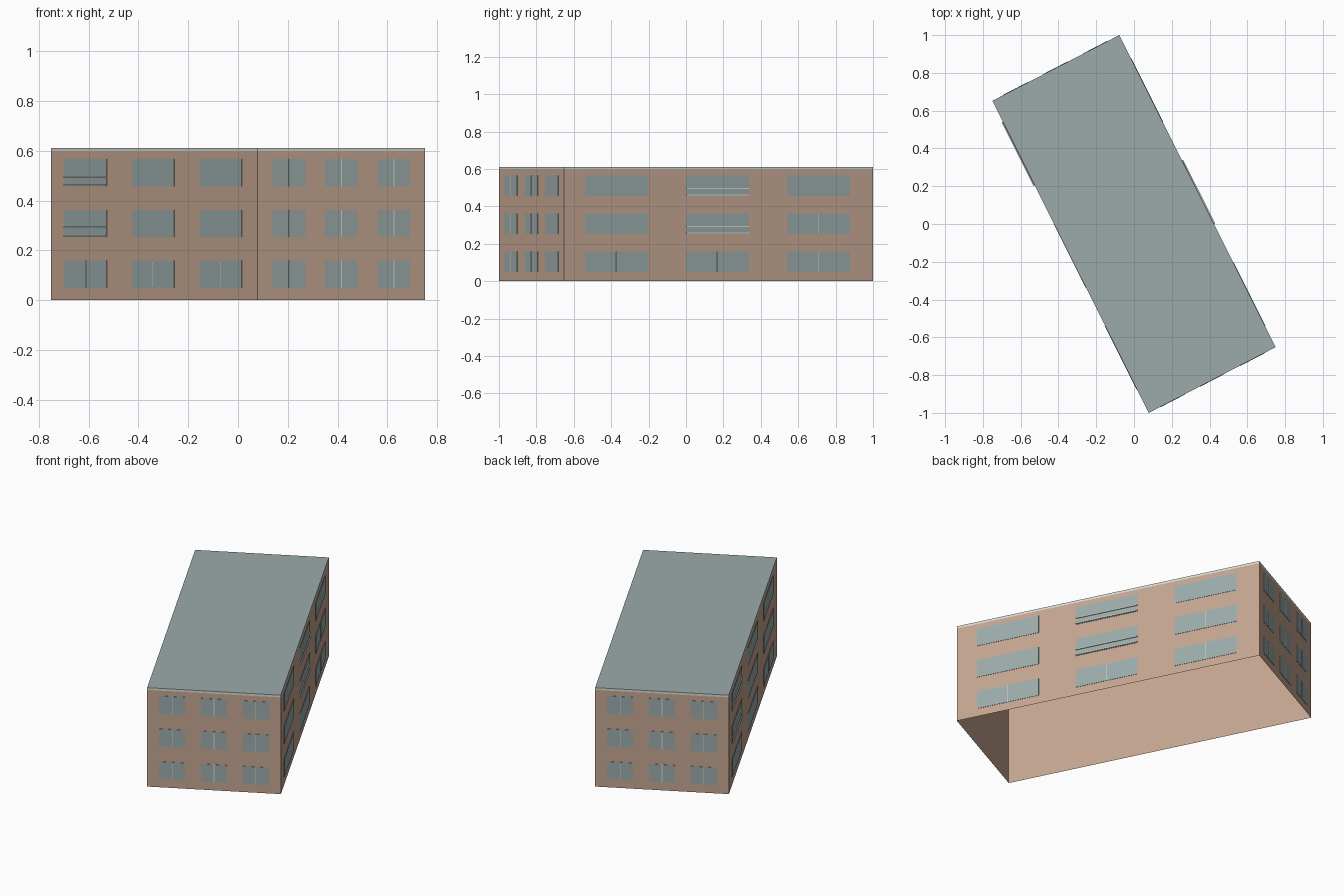
import bpy, bmesh
from mathutils import Vector

cube = bpy.data.objects.get("Cube")
if cube:
    bpy.data.objects.remove(cube)


def material(name, rgb):
    lin = [((c / 255 + 0.055) / 1.055) ** 2.4 for c in rgb] + [1]
    m = bpy.data.materials.new(name)
    m.use_nodes = True
    m.diffuse_color = lin
    m.node_tree.nodes["Principled BSDF"].inputs["Base Color"].default_value = lin
    return m


brick = material("brick tan", (197, 166, 145))
glass = material("blue grey", (155, 171, 170))
trim = material("off white", (216, 218, 210))

HEIGHT, BAND = 0.612, 0.598
corners = [Vector(c) for c in ((0.078, -1, 0), (0.75, -0.652, 0),
                               (-0.078, 1, 0), (-0.75, 0.652, 0))]


def finish(name, bm, mats):
    me = bpy.data.meshes.new(name)
    bm.to_mesh(me)
    bm.free()
    for m in mats:
        me.materials.append(m)
    ob = bpy.data.objects.new(name, me)
    bpy.context.collection.objects.link(ob)
    return ob


# Building shell: open underneath, brick walls, pale roof band, grey roof
bm = bmesh.new()
rings = [[bm.verts.new(c + Vector((0, 0, z))) for c in corners]
         for z in (0, BAND, HEIGHT)]
for level in range(2):
    low, high = rings[level], rings[level + 1]
    for i in range(4):
        j = (i + 1) % 4
        f = bm.faces.new((low[i], low[j], high[j], high[i]))
        f.material_index = level
bm.faces.new(rings[2]).material_index = 2
finish("building_shell", bm, (brick, trim, glass))


def add_plate(bm, wall, u0, u1, z0, z1, depth):
    """Thin box on a wall, from fraction u0 to u1 along it."""
    a, b = corners[wall], corners[(wall + 1) % 4]
    out = (b - a).cross(Vector((0, 0, 1))).normalized()
    quad = [a.lerp(b, u) + Vector((0, 0, z))
            for u, z in ((u0, z0), (u1, z0), (u1, z1), (u0, z1))]
    back = [bm.verts.new(p) for p in quad]
    front = [bm.verts.new(p + out * depth) for p in quad]
    bm.faces.new(front)
    for i in range(4):
        j = (i + 1) % 4
        bm.faces.new((back[i], back[j], front[j], front[i]))


# Windows, mullions and balconies on each wall
names = ("front", "left", "back", "right")
balcony_column = {1: 1, 3: 0}
mullions = {1: ((0, 0), (1, 0), (2, 0), (2, 1)), 3: ((0, 0), (1, 0), (2, 0))}
for wall, side in enumerate(names):
    is_long = wall % 2 == 1
    length = (corners[(wall + 1) % 4] - corners[wall]).length
    start, step = (0.067, 0.327) if is_long else (0.09, 0.313)
    width = 0.204 if is_long else 0.195
    panes, bars, balconies = bmesh.new(), bmesh.new(), bmesh.new()
    for col in range(3):
        u0 = start + col * step
        u1 = u0 + width
        for row in range(3):
            z = 0.05 + row * 0.203
            add_plate(panes, wall, u0, u1, z, z + 0.11, 0.002)
            if not is_long or (col, row) in mullions[wall]:
                mid, half = (u0 + u1) / 2, 0.0015 / length
                add_plate(bars, wall, mid - half, mid + half, z, z + 0.11, 0.003)
            if row and balcony_column.get(wall) == col:
                # floor slab and handrail
                add_plate(balconies, wall, u0, u1, z + 0.003, z + 0.008, 0.007)
                add_plate(balconies, wall, u0, u1, z + 0.037, z + 0.042, 0.007)
    finish(side + "_windows", panes, (glass,))
    finish(side + "_window_mullions", bars, (trim,))
    if is_long:
        finish(side + "_balconies", balconies, (trim,))
    else:
        balconies.free()
